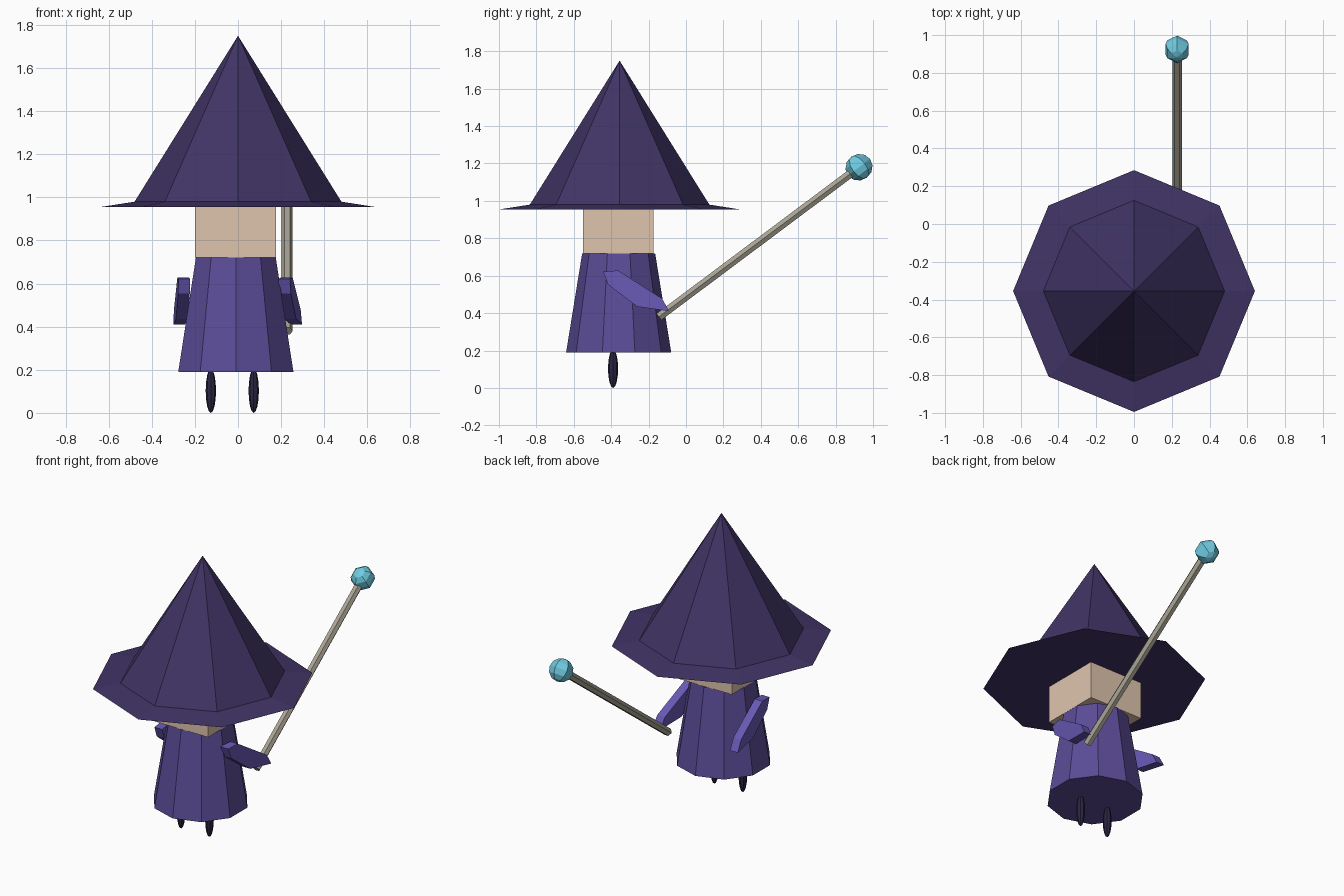
import bpy, bmesh
from math import pi, sin, cos, atan2
from mathutils import Matrix, Vector

if "Cube" in bpy.data.objects:
    bpy.data.objects.remove(bpy.data.objects["Cube"])


def material(name, rgb):
    m = bpy.data.materials.new(name)
    m.diffuse_color = (*rgb, 1)
    m.use_nodes = True
    m.node_tree.nodes["Principled BSDF"].inputs["Base Color"].default_value = m.diffuse_color
    return m


HAT = material("hat_purple", (0.052, 0.034, 0.13))
ROBE = material("robe_purple", (0.105, 0.072, 0.31))
SLEEVE = material("sleeve_purple", (0.14, 0.10, 0.46))
SKIN = material("skin", (0.74, 0.56, 0.43))
WOOD = material("staff_wood", (0.40, 0.37, 0.30))
GLASS = material("orb_blue", (0.16, 0.60, 0.76))
BOOT = material("boot_dark", (0.025, 0.018, 0.055))


def finish(name, bm, mat):
    bmesh.ops.recalc_face_normals(bm, faces=bm.faces)
    me = bpy.data.meshes.new(name)
    bm.to_mesh(me)
    bm.free()
    me.materials.append(mat)
    ob = bpy.data.objects.new(name, me)
    bpy.context.collection.objects.link(ob)
    return ob


def turned(name, profile, sides, center, mat, start=0.0):
    """Capped, faceted solid from (radius, z) rings; radius 0 makes a tip."""
    bm = bmesh.new()
    rings = []
    for r, z in profile:
        n = sides if r > 0 else 1
        rings.append([bm.verts.new((center[0] + r * cos(start + 2 * pi * i / sides),
                                    center[1] + r * sin(start + 2 * pi * i / sides), z))
                      for i in range(n)])
    for a, b in zip(rings, rings[1:]):
        for i in range(sides):
            j = (i + 1) % sides
            if len(b) == 1:
                bm.faces.new((a[i], a[j], b[0]))
            else:
                bm.faces.new((a[i], a[j], b[j], b[i]))
    for ring in (rings[0], rings[-1]):
        if len(ring) > 1:
            bm.faces.new(ring)
    return finish(name, bm, mat)


def ball(name, segments, rings, matrix, mat):
    bm = bmesh.new()
    bmesh.ops.create_uvsphere(bm, u_segments=segments, v_segments=rings,
                              radius=1, matrix=matrix)
    return finish(name, bm, mat)


# Pointed octagonal hat with thin brim
turned("hat", [(0.64, 0.955), (0.48, 0.98), (0, 1.75)], 8, (0, -0.355), HAT)

# Ten-sided robe
turned("robe", [(0.281, 0.19), (0.195, 0.72)], 10, (-0.01, -0.36), ROBE, pi / 2)

# Block head, tucked into the hat
bm = bmesh.new()
bmesh.ops.create_cube(bm, size=1, matrix=Matrix.Translation((-0.0115, -0.3625, 0.843))
                      @ Matrix.Diagonal((0.376, 0.376, 0.246, 1)))
finish("head", bm, SKIN)

# Spindle feet
for side, x in (("left", -0.126), ("right", 0.073)):
    ball(side + "_foot", 8, 8, Matrix.Translation((x, -0.39, 0.103))
         @ Matrix.Diagonal((0.024, 0.027, 0.103, 1)), BOOT)

# Sleeves: hexagonal side outline, given width and splayed outwards
OUTLINE = [(-0.443, 0.622), (-0.363, 0.628), (-0.128, 0.478),
           (-0.09, 0.41), (-0.262, 0.435), (-0.417, 0.553)]


def sleeve(name, side, shoulder_x, splay):
    bm = bmesh.new()
    layers = []
    for offset in (0, 0.054):
        layers.append([bm.verts.new((side * (shoulder_x + offset + splay * (y + 0.443) / 0.353), y, z))
                       for y, z in OUTLINE])
    inner, outer = layers
    bm.faces.new(inner)
    bm.faces.new(outer)
    for i in range(6):
        j = (i + 1) % 6
        bm.faces.new((inner[i], inner[j], outer[j], outer[i]))
    finish(name, bm, SLEEVE)


sleeve("right_sleeve", 1, 0.187, 0.056)
sleeve("left_sleeve", -1, 0.222, 0.024)

# Tilted hexagonal staff
low, high = Vector((0.228, -0.145, 0.38)), Vector((0.228, 0.925, 1.18))
axis = high - low
tilt = atan2(axis.z, axis.y)
bm = bmesh.new()
bmesh.ops.create_cone(bm, cap_ends=True, segments=6, radius1=0.025, radius2=0.025,
                      depth=axis.length,
                      matrix=Matrix.Translation((low + high) / 2)
                      @ Matrix.Rotation(tilt - pi / 2, 4, 'X')
                      @ Matrix.Rotation(pi / 2, 4, 'Z'))
staff = finish("staff", bm, WOOD)
# keep hexagon corners pointing sideways (width along x)
if max(v.co.x for v in staff.data.vertices) < 0.228 + 0.0245:
    turn = (Matrix.Translation(low) @ Matrix.Rotation(pi / 6, 4, axis.normalized())
            @ Matrix.Translation(-low))
    staff.data.transform(turn)

# Faceted orb on the staff tip
ball("orb", 6, 6, Matrix.Translation(high) @ Matrix.Rotation(tilt, 4, 'X')
     @ Matrix.Diagonal((0.07, 0.074, 0.07, 1)), GLASS)
